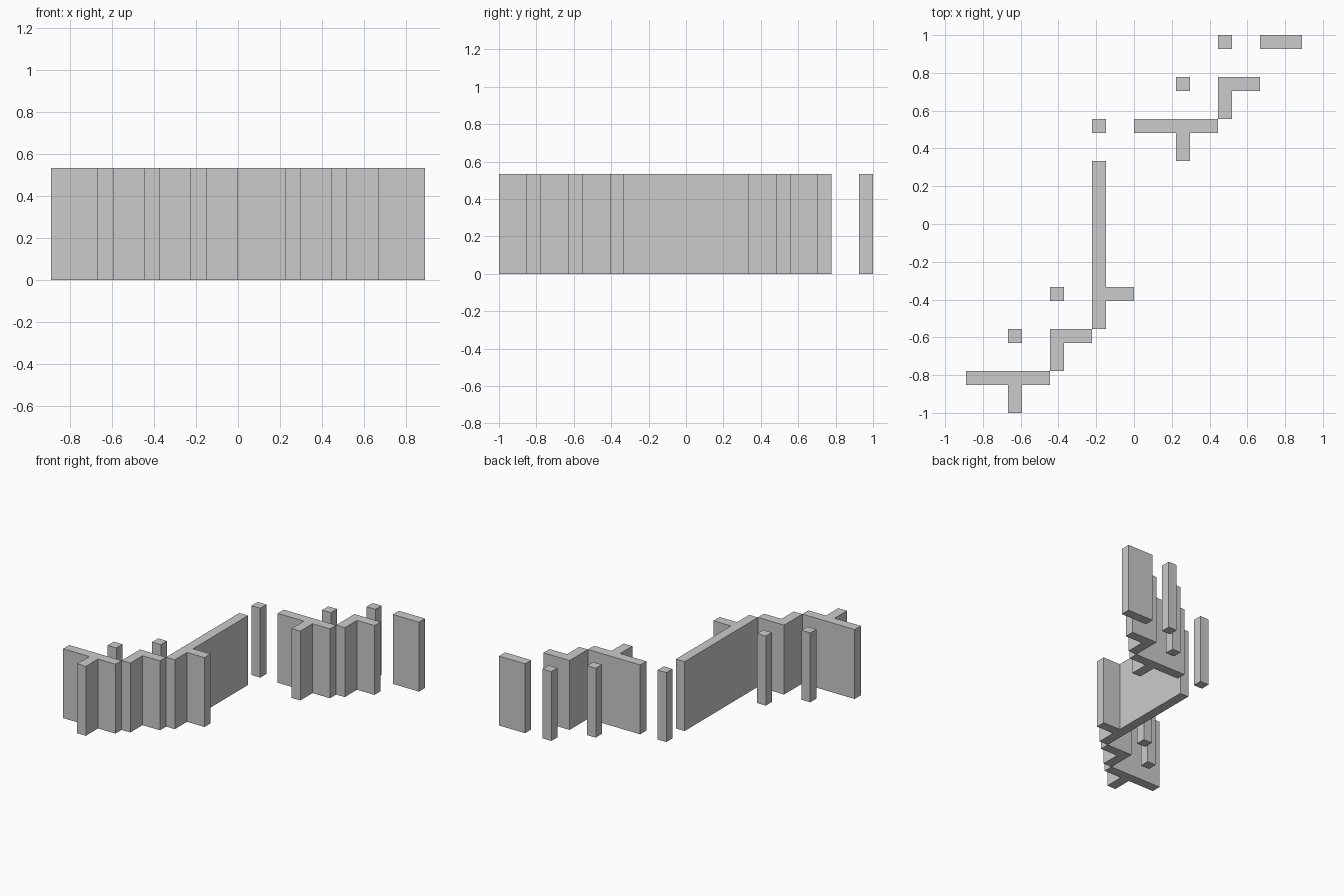
import bpy, bmesh

if "Cube" in bpy.data.objects:
    bpy.data.objects.remove(bpy.data.objects["Cube"])

T = 2 / 27          # wall thickness, also the plan grid unit
HEIGHT = 0.533


def wall(name, outline, origin):
    """Extrude a plan outline (in grid units, from its top-left node) upwards."""
    ox, oy = origin
    bm = bmesh.new()
    base = bm.faces.new([bm.verts.new(((x + ox) * T, (y + oy) * T, 0)) for x, y in outline])
    top = bmesh.ops.extrude_face_region(bm, geom=[base], use_keep_orig=True)["geom"]
    bmesh.ops.translate(bm, vec=(0, 0, HEIGHT),
                        verts=[v for v in top if isinstance(v, bmesh.types.BMVert)])
    bmesh.ops.recalc_face_normals(bm, faces=bm.faces)
    mesh = bpy.data.meshes.new(name)
    bm.to_mesh(mesh)
    bm.free()
    bpy.context.collection.objects.link(bpy.data.objects.new(name, mesh))


# plan outlines
POST = [(0, 0), (1, 0), (1, -1), (0, -1)]
STRAIGHT = [(0, 0), (3, 0), (3, -1), (0, -1)]
CORNER = [(0, 0), (3, 0), (3, -1), (1, -1), (1, -3), (0, -3)]
TEE = [(-3, 0), (3, 0), (3, -1), (1, -1), (1, -3), (0, -3), (0, -1), (-3, -1)]
LONG = [(0, 0), (1, 0), (1, -9), (3, -9), (3, -10), (1, -10), (1, -12), (0, -12)]

# free-standing posts
for i, pos in enumerate([(6, 13.5), (3, 10.5), (-3, 7.5), (-6, -4.5), (-9, -7.5)]):
    wall(f"post_{i + 1}", POST, pos)

# back wall and long branching middle wall
wall("straight_wall", STRAIGHT, (9, 13.5))
wall("long_wall", LONG, (-3, 4.5))

# repeated corner and tee walls
for side, corner, tee in [("back", (6, 10.5), (3, 7.5)), ("front", (-6, -7.5), (-9, -10.5))]:
    wall(f"{side}_corner_wall", CORNER, corner)
    wall(f"{side}_tee_wall", TEE, tee)
